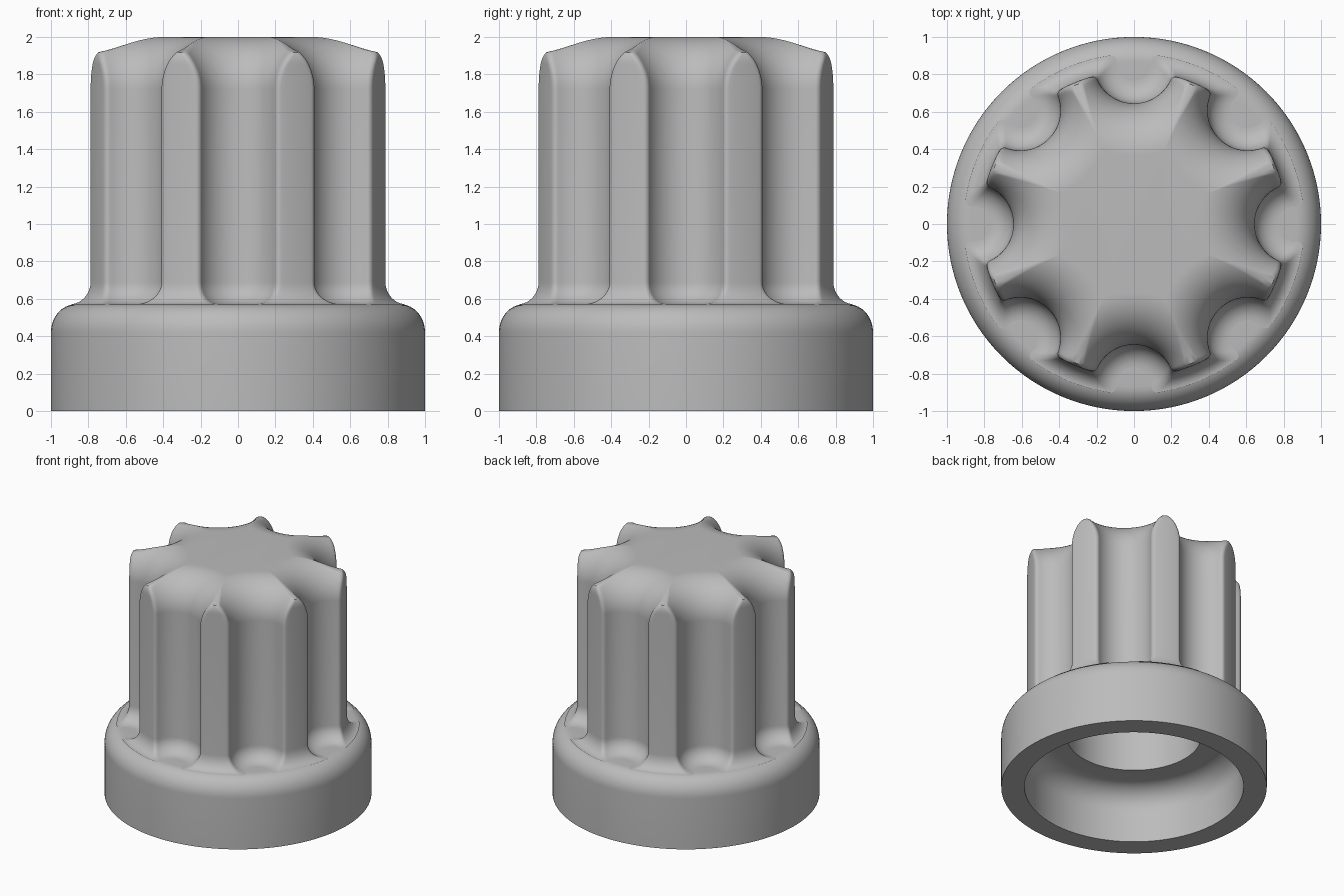
import bpy, bmesh
from math import sin, cos, pi, sqrt, acos, atan2, radians

cube = bpy.data.objects.get("Cube")
if cube:
    bpy.data.objects.remove(cube)

grey = bpy.data.materials.new("plain grey")
grey.use_nodes = True
colour = (0.5, 0.5, 0.5, 1)
grey.diffuse_color = colour
grey.node_tree.nodes["Principled BSDF"].inputs["Base Color"].default_value = colour

FLUTES = 8
HALF = pi / FLUTES          # half the angle of one flute sector
CENTRE = 0.86               # distance of each flute axis from the middle
FLUTE_R = 0.215
TOP_FILLET = 0.28


def finish(name, bm):
    bmesh.ops.remove_doubles(bm, verts=bm.verts, dist=1e-5)
    mesh = bpy.data.meshes.new(name)
    bm.to_mesh(mesh)
    bm.free()
    mesh.materials.append(grey)
    mesh.shade_smooth()
    mesh.set_sharp_from_angle(angle=radians(35))
    obj = bpy.data.objects.new(name, mesh)
    bpy.context.collection.objects.link(obj)
    return obj


def arc(cx, cy, rx, ry, start, end, n):
    return [(cx + rx * cos(a), cy + ry * sin(a))
            for a in (start + (end - start) * i / n for i in range(n + 1))]


def half_sector(outer, flute, q):
    """Flute arc, rounded corner and rib face, from flute middle to rib middle."""
    d = outer - q
    a = acos((d * d + CENTRE ** 2 - (flute + q) ** 2) / (2 * CENTRE * d))
    if a > HALF:            # neighbouring flutes meet: the rib becomes a ridge
        a = HALF
        d = CENTRE * cos(a) - sqrt((flute + q) ** 2 - (CENTRE * sin(a)) ** 2)
    kx, ky = d * cos(a), d * sin(a)
    lean = atan2(ky, CENTRE - kx)
    pts = arc(CENTRE, 0, flute, flute, pi, pi - lean, 16)
    pts += arc(kx, ky, q, q, -lean, a, 6)[1:]
    pts += arc(0, 0, d + q, d + q, a, HALF, 4)[1:]
    return pts


def section(outer, flute, q):
    half = half_sector(outer, flute, q)
    sector = [(x, -y) for x, y in reversed(half)] + half[1:-1]
    ring = []
    for k in range(FLUTES):
        c, s = cos(2 * HALF * k), sin(2 * HALF * k)
        ring += [(x * c - y * s, x * s + y * c) for x, y in sector]
    return ring


# Fluted grip: stacked sections with a flared foot and a scooped crown
levels = []
for i in range(11):
    t = pi / 2 * i / 10
    flare = 1 - sin(t)
    levels.append((0.57 + 0.12 * (1 - cos(t)), 0.82 + 0.09 * flare,
                   FLUTE_R - 0.12 * flare, 0.03))
for i in range(29):
    t = pi / 2 * i / 28
    z = 2 - TOP_FILLET * (1 - sin(t))
    edge = min(1, max(0, (z - 1.86) / 0.08))
    levels.append((z, 0.82 - 0.045 * (1 - sqrt(1 - edge ** 2)),
                   FLUTE_R + TOP_FILLET * (1 - cos(t)),
                   0.002 + 0.028 * min(1, (2 - z) / 0.08)))

bm = bmesh.new()
rings = [[bm.verts.new((x, y, z)) for x, y in section(o, f, q)] for z, o, f, q in levels]
for low, high in zip(rings, rings[1:]):
    for j in range(len(low)):
        k = (j + 1) % len(low)
        bm.faces.new((low[j], low[k], high[k], high[j]))
bm.faces.new(rings[-1])
finish("fluted_grip", bm)

# Round collar with its hollow underside and bore
profile = [(0.75, 0.57)]
profile += arc(0.87, 0.42, 0.13, 0.15, pi / 2, 0, 12)
profile += [(1, 0), (0.825, 0)]
profile += arc(0.645, 0.257, 0.18, 0.18, 0, pi / 2, 10)
profile += [(0.505, 0.437)]
profile += arc(0.405, 1.76, 0.1, 0.1, 0, pi / 2, 6)
profile += [(0, 1.86)]

STEPS = 128
bm = bmesh.new()
spokes = [[bm.verts.new((r * cos(a), r * sin(a), z)) for r, z in profile]
          for a in (2 * pi * i / STEPS for i in range(STEPS))]
for i, here in enumerate(spokes):
    after = spokes[(i + 1) % STEPS]
    for j in range(len(profile) - 1):
        bm.faces.new((here[j], here[j + 1], after[j + 1], after[j]))
finish("hollow_collar", bm)
